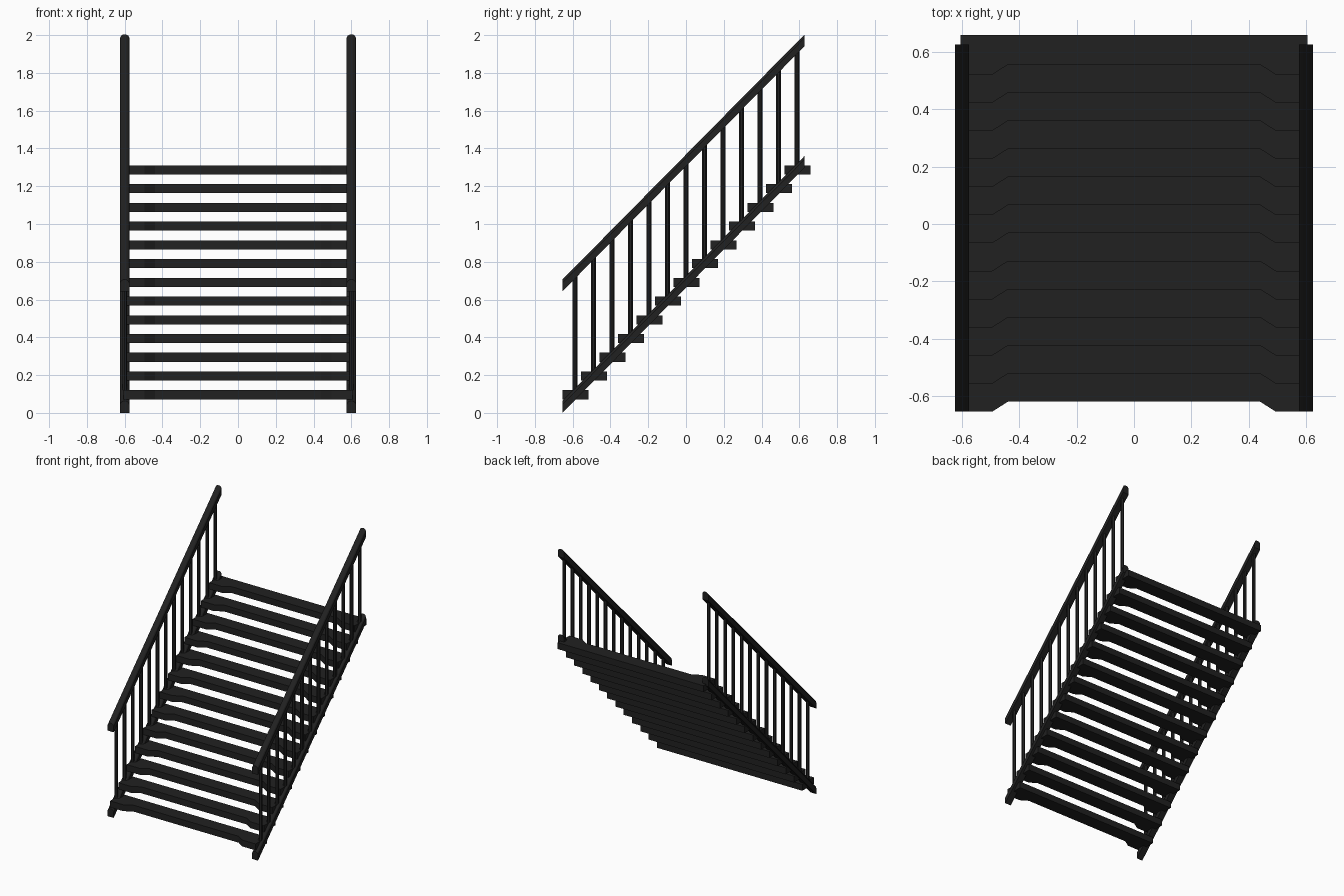
import bpy, bmesh
from mathutils import Vector

if "Cube" in bpy.data.objects:
    bpy.data.objects.remove(bpy.data.objects["Cube"])

mat = bpy.data.materials.new("black_metal")
mat.diffuse_color = (0.015, 0.015, 0.015, 1)
mat.use_nodes = True
mat.node_tree.nodes["Principled BSDF"].inputs["Base Color"].default_value = mat.diffuse_color

STEPS, RUN, RISE = 13, 0.098, 0.0992
Y0, Y1 = -0.655, 0.627
SLOPE = RISE / RUN


def prism(name, profile, offset):
    """Sweep a closed 3D profile along an offset vector."""
    bm = bmesh.new()
    face = bm.faces.new([bm.verts.new(p) for p in profile])
    ext = bmesh.ops.extrude_face_region(bm, geom=[face])
    verts = [g for g in ext["geom"] if isinstance(g, bmesh.types.BMVert)]
    bmesh.ops.translate(bm, verts=verts, vec=Vector(offset))
    bmesh.ops.recalc_face_normals(bm, faces=bm.faces)
    me = bpy.data.meshes.new(name)
    bm.to_mesh(me)
    bm.free()
    me.materials.append(mat)
    ob = bpy.data.objects.new(name, me)
    bpy.context.collection.objects.link(ob)
    return ob


# Treads with a recessed front edge
tread = [(-0.605, -0.655), (-0.495, -0.655), (-0.44, -0.62), (0.44, -0.62),
         (0.495, -0.655), (0.605, -0.655), (0.605, -0.517), (-0.605, -0.517)]
for i in range(STEPS):
    prism(f"tread_{i + 1}",
          [(x, y + i * RUN, 0.072 + i * RISE) for x, y in tread], (0, 0, 0.048))

# Sloping bar section: flat underside, rounded top
section = [(-0.025, 0), (0.025, 0), (0.025, 0.044), (0.019, 0.056), (0.009, 0.062),
           (-0.009, 0.062), (-0.019, 0.056), (-0.025, 0.044)]
length = Y1 - Y0
for side, sx in (("left", -0.6), ("right", 0.6)):
    for part, z in (("stringer", 0.0), ("handrail", 0.643)):
        prism(f"{side}_{part}", [(sx + x, Y0, z + dz) for x, dz in section],
              (0, length, length * SLOPE))
    # Balusters, one per tread
    for i in range(STEPS):
        y = -0.588 + i * RUN
        z = (y - Y0) * SLOPE + 0.03
        bpy.ops.mesh.primitive_cylinder_add(vertices=12, radius=0.0125, depth=0.643,
                                            location=(sx, y, z + 0.3215))
        ob = bpy.context.object
        ob.name = f"{side}_baluster_{i + 1}"
        ob.data.materials.append(mat)
        bpy.ops.object.shade_smooth_by_angle()
